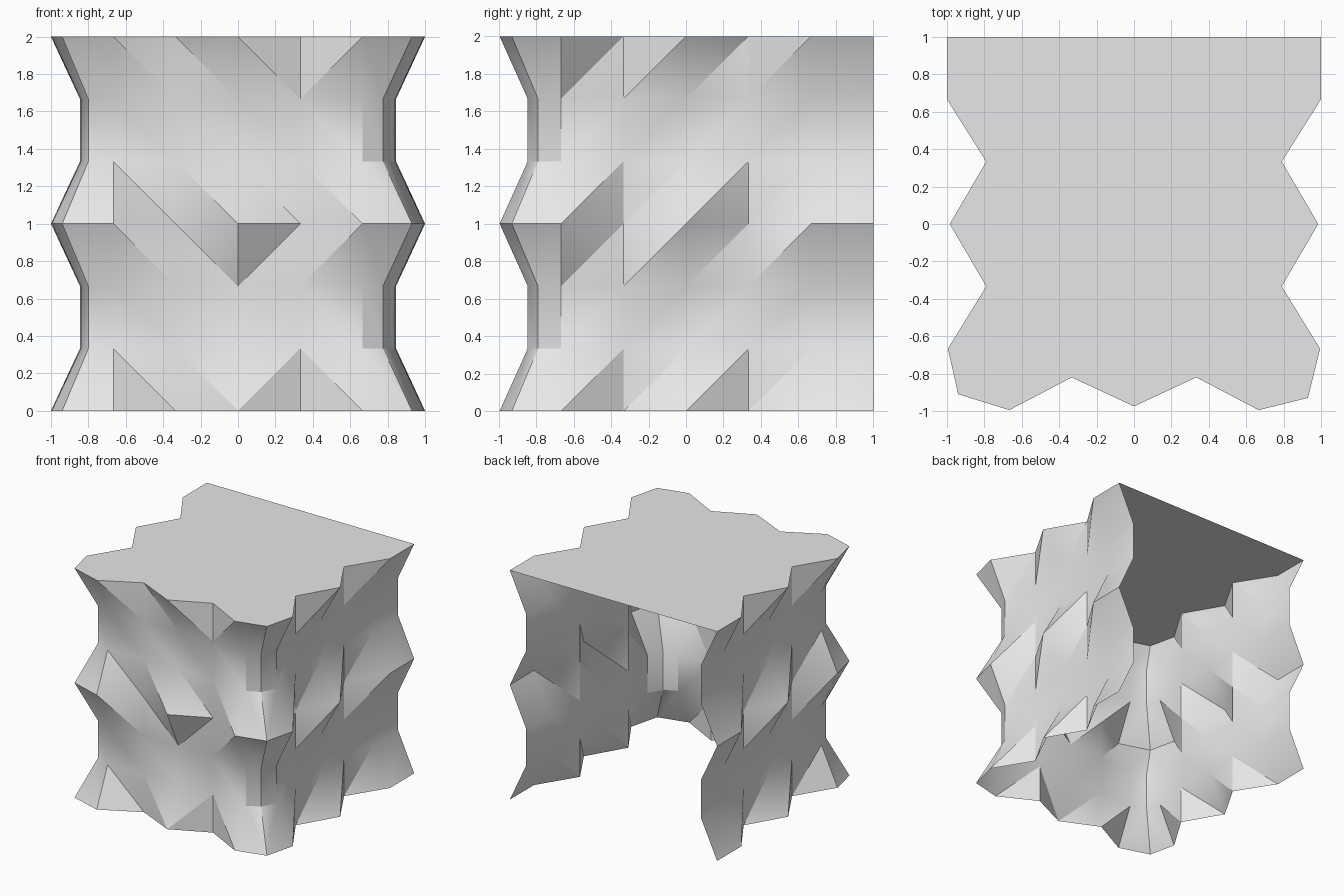
import bpy
import bmesh
import math

cube = bpy.data.objects.get("Cube")
if cube:
    bpy.data.objects.remove(cube, do_unlink=True)

STEP = 1 / 3
ROWS = 7

stone = bpy.data.materials.new("light_grey")
stone.use_nodes = True
grey = (0.8, 0.8, 0.8, 1)
stone.diffuse_color = grey
stone.node_tree.nodes["Principled BSDF"].inputs["Base Color"].default_value = grey


def make_object(name, bm):
    mesh = bpy.data.meshes.new(name)
    bm.to_mesh(mesh)
    bm.free()
    mesh.materials.append(stone)
    obj = bpy.data.objects.new(name, mesh)
    bpy.context.collection.objects.link(obj)
    return obj


# Outline columns as (ridge point, hollow point), walked left side, front, right side
def side_columns(sign):
    depths = [(1, 0.845), (1, 0.84), (0.79, 0.79), (0.985, 0.8), (0.79, 0.79), (0.995, 0.84)]
    return [((sign * out, 1 - i * STEP), (sign * hollow, 1 - i * STEP))
            for i, (out, hollow) in enumerate(depths)]


front_depths = [(0.995, 0.845), (0.82, 0.82), (0.975, 0.82), (0.82, 0.82), (0.995, 0.845)]
front = [(((i - 2) * STEP, -out), ((i - 2) * STEP, -hollow))
         for i, (out, hollow) in enumerate(front_depths)]
left_corner = ((-0.94, -0.91), (-0.8, -0.79))
right_corner = ((0.93, -0.93), (0.775, -0.79))
columns = side_columns(-1) + [left_corner] + front + [right_corner] + side_columns(1)[::-1]

# Front cells whose fold rises to the right, as (column, row)
RISING = {(9, 0), (9, 2), (10, 2), (10, 5)}


def rises(c, r):
    on_front = 6 <= c < 12
    return not on_front or (c, r) in RISING


# Folded wall sheet, ridged at the foot, middle and top
bm = bmesh.new()
grid = [[bm.verts.new((*(ridge if r % 3 == 0 else hollow), r * STEP)) for r in range(ROWS)]
        for ridge, hollow in columns]
for c in range(len(columns) - 1):
    for r in range(ROWS - 1):
        a, b = grid[c][r], grid[c + 1][r]
        d, e = grid[c + 1][r + 1], grid[c][r + 1]
        triangles = [(a, b, d), (a, d, e)] if rises(c, r) else [(a, b, e), (b, d, e)]
        for tri in triangles:
            bm.faces.new(tri)
wall = make_object("folded_wall", bm)

# Flat top panel
bm = bmesh.new()
bm.faces.new([bm.verts.new((*ridge, 2)) for ridge, hollow in columns])
make_object("top_panel", bm)

# Soft shading with crisp folds
bpy.ops.object.select_all(action='DESELECT')
wall.select_set(True)
bpy.context.view_layer.objects.active = wall
bpy.ops.object.shade_smooth_by_angle(angle=math.radians(30))
